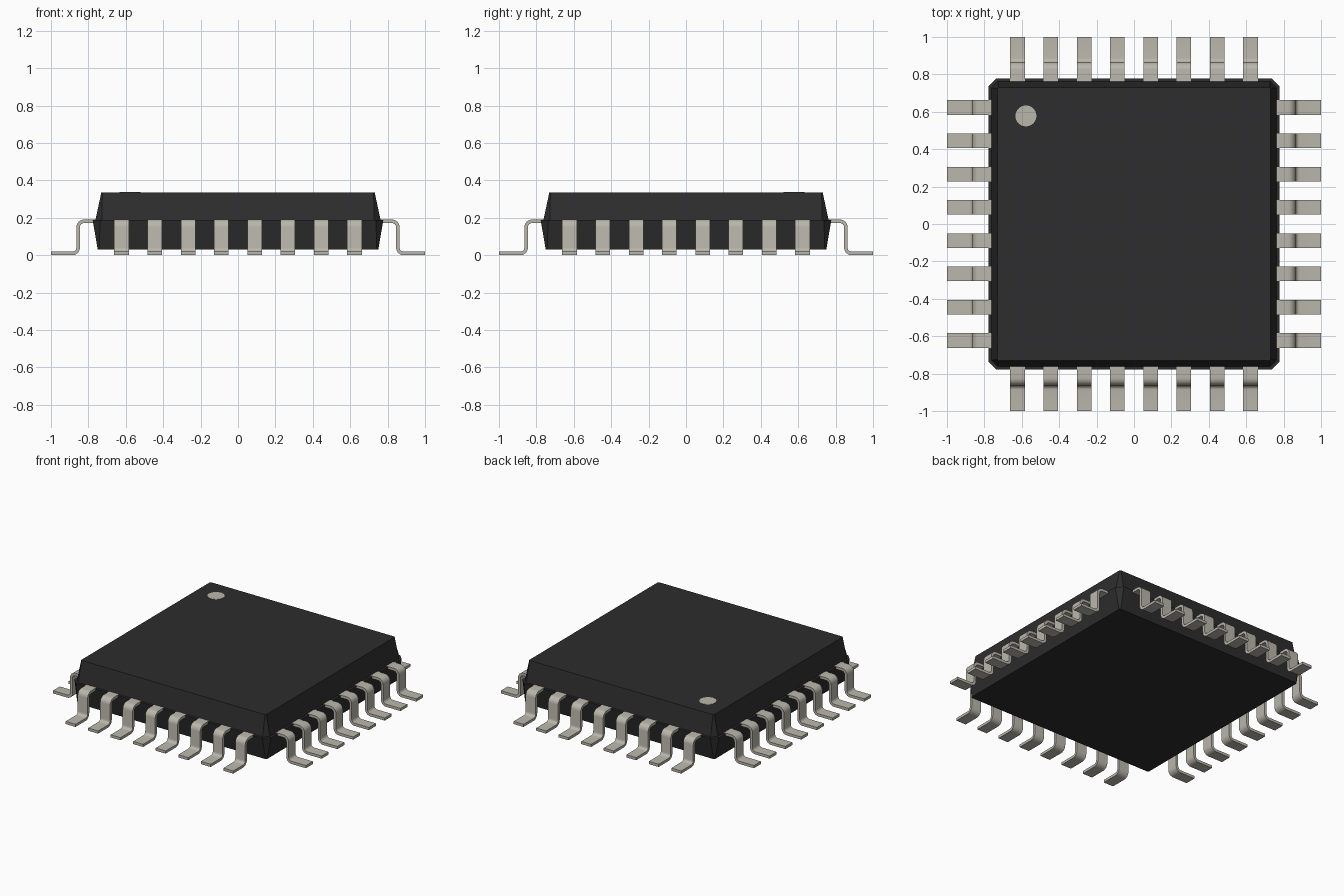
import bpy, bmesh, math
from mathutils import Vector, Matrix

cube = bpy.data.objects.get("Cube")
if cube:
    bpy.data.objects.remove(cube)


def material(name, rgb):
    m = bpy.data.materials.new(name)
    m.use_nodes = True
    m.diffuse_color = (*rgb, 1)
    bsdf = m.node_tree.nodes["Principled BSDF"]
    bsdf.inputs["Base Color"].default_value = (*rgb, 1)
    bsdf.inputs["Roughness"].default_value = 0.6
    return m


BLACK = material("black plastic", (0.026, 0.026, 0.027))
METAL = material("tinned metal", (0.49, 0.47, 0.41))


def add_object(name, bm, mat, smooth=False):
    bmesh.ops.recalc_face_normals(bm, faces=bm.faces)
    me = bpy.data.meshes.new(name)
    bm.to_mesh(me)
    bm.free()
    me.materials.append(mat)
    ob = bpy.data.objects.new(name, me)
    bpy.context.collection.objects.link(ob)
    if smooth:
        bpy.ops.object.select_all(action='DESELECT')
        ob.select_set(True)
        bpy.context.view_layer.objects.active = ob
        bpy.ops.object.shade_smooth_by_angle(angle=math.radians(35))
    return ob


def chamfered_square(h, c):
    """Square of half width h with corners cut by c."""
    return [(h, -h + c), (h, h - c), (h - c, h), (-h + c, h),
            (-h, h - c), (-h, -h + c), (-h + c, -h), (h - c, -h)]


# Package body: rings of (half width, corner cut, height), with a small parting ledge
bm = bmesh.new()
rings = [[bm.verts.new((x, y, z)) for x, y in chamfered_square(h, c)]
         for h, c, z in [(0.75, 0.008, 0.03), (0.777, 0.04, 0.188),
                         (0.762, 0.034, 0.189), (0.731, 0.006, 0.335)]]
for a, b in zip(rings, rings[1:]):
    for i in range(8):
        j = (i + 1) % 8
        bm.faces.new((a[i], a[j], b[j], b[i]))
bm.faces.new(rings[0])
bm.faces.new(rings[-1])
add_object("package_body", bm, BLACK)

# Pin one marker disc
bm = bmesh.new()
bmesh.ops.create_cone(bm, cap_ends=True, segments=40, radius1=0.056, radius2=0.056,
                      depth=0.004, matrix=Matrix.Translation((-0.578, 0.578, 0.335)))
add_object("pin_one_marker", bm, METAL)

# Gull-wing lead profile as (distance outward, height)
THICK, WIDTH, PITCH = 0.019, 0.078, 0.178
R_IN, R_OUT = 0.022, 0.022 + THICK
TOP, SHIN = 0.191, 0.864      # top of the shoulder, outer face of the shin


def arc(cx, cz, r, start, end, n=6):
    return [(cx + r * math.cos(math.radians(start + (end - start) * i / n)),
             cz + r * math.sin(math.radians(start + (end - start) * i / n)))
            for i in range(n + 1)]


shoulder = (SHIN - R_OUT, TOP - R_OUT)
heel = (SHIN + R_IN, R_OUT)
upper = ([(0.74, TOP)] + arc(*shoulder, R_OUT, 90, 0)
         + arc(*heel, R_IN, 180, 270) + [(1.0, THICK)])
lower = ([(0.74, TOP - THICK)] + arc(*shoulder, R_IN, 90, 0)
         + arc(*heel, R_OUT, 180, 270) + [(1.0, 0.0)])


def add_lead(bm, angle, offset):
    rot = Matrix.Rotation(angle, 3, 'Z')
    grid = [[bm.verts.new(rot @ Vector((d, offset + s * WIDTH / 2, z))) for d, z in line]
            for line in (upper, lower) for s in (-1, 1)]
    ul, ur, ll, lr = grid
    for i in range(len(upper) - 1):
        for a, b in ((ul, ur), (ur, lr), (lr, ll), (ll, ul)):
            bm.faces.new((a[i], b[i], b[i + 1], a[i + 1]))
    for i in (0, -1):
        bm.faces.new((ul[i], ur[i], lr[i], ll[i]))


# Eight leads along each of the four sides
for k, side in enumerate(("left", "back", "right", "front")):
    bm = bmesh.new()
    for n in range(8):
        add_lead(bm, k * math.pi / 2, (n - 3.5) * PITCH)
    add_object(side + "_leads", bm, METAL, smooth=True)
